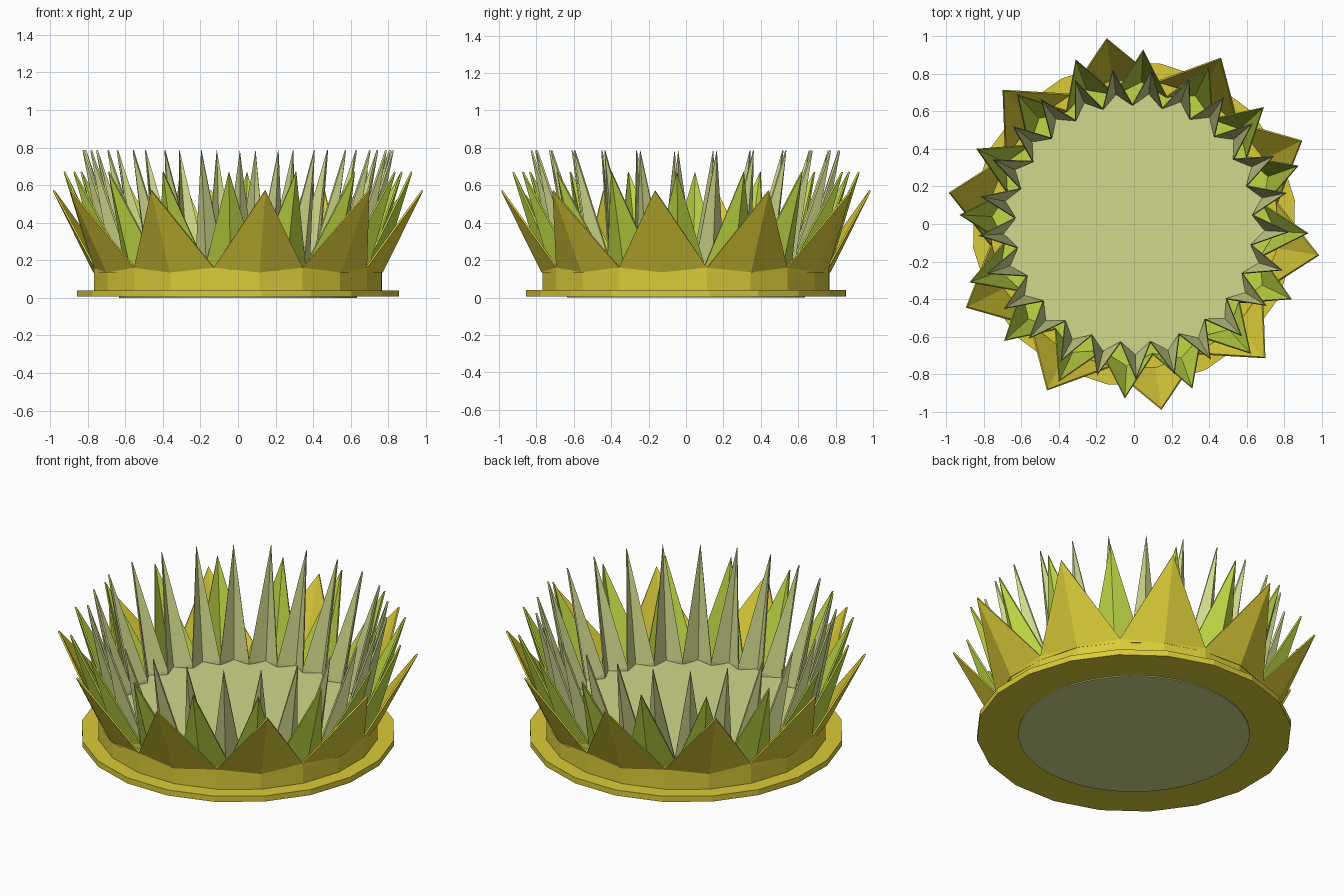
import bpy, bmesh, math

if "Cube" in bpy.data.objects:
    bpy.data.objects.remove(bpy.data.objects["Cube"])

def material(name, rgb):
    m = bpy.data.materials.new(name)
    m.diffuse_color = (*rgb, 1)
    m.use_nodes = True
    m.node_tree.nodes["Principled BSDF"].inputs["Base Color"].default_value = m.diffuse_color
    return m

yellow = material("mustard yellow", (0.70, 0.60, 0.040))
lime = material("lime green", (0.53, 0.69, 0.060))
pale = material("pale sage", (0.64, 0.69, 0.26))

def finish(name, bm, mat):
    bmesh.ops.recalc_face_normals(bm, faces=bm.faces[:])
    me = bpy.data.meshes.new(name)
    bm.to_mesh(me)
    bm.free()
    me.materials.append(mat)
    ob = bpy.data.objects.new(name, me)
    bpy.context.collection.objects.link(ob)
    return ob

def polar(r, deg, z):
    a = math.radians(deg)
    return (r * math.cos(a), r * math.sin(a), z)

def plate(name, n, start, r_even, r_odd, z0, z1, mat):
    """Prism whose corners alternate between two radii."""
    bm = bmesh.new()
    ring = []
    for z in (z0, z1):
        ring.append([bm.verts.new(polar(r_odd if i % 2 else r_even, start + 360 * i / n, z))
                     for i in range(n)])
    bm.faces.new(ring[0][::-1])
    bm.faces.new(ring[1])
    for i in range(n):
        j = (i + 1) % n
        bm.faces.new((ring[0][i], ring[0][j], ring[1][j], ring[1][i]))
    return finish(name, bm, mat)

def petals(name, n, start, r_crease, r_valley, r_tip, z_valley, z_tip, mat):
    """Ring of folded pointed petals, crease facing outward."""
    bm = bmesh.new()
    step = 360 / n
    zb = 0.135
    crease = [bm.verts.new(polar(r_crease, start + i * step, zb)) for i in range(n)]
    tip = [bm.verts.new(polar(r_tip, start + i * step, z_tip)) for i in range(n)]
    low = [bm.verts.new(polar(r_valley, start + (i + .5) * step, zb)) for i in range(n)]
    top = [bm.verts.new(polar(r_valley, start + (i + .5) * step, z_valley)) for i in range(n)]
    for i in range(n):
        bm.faces.new((crease[i], top[i], tip[i]))
        bm.faces.new((crease[i], low[i], top[i]))
        bm.faces.new((crease[i], tip[i], top[i - 1]))
        bm.faces.new((crease[i], top[i - 1], low[i - 1]))
    ob = finish(name, bm, mat)
    # make normals point outward before thickening inward
    p = ob.data.polygons[0]
    if p.normal.dot(p.center) < 0 and p.normal.x * p.center.x + p.normal.y * p.center.y < 0:
        ob.data.flip_normals()
    mod = ob.modifiers.new("thickness", "SOLIDIFY")
    mod.thickness = 0.01
    mod.offset = -1
    return ob

# base: flange and wall
plate("base_flange", 20, -9.6, 0.865, 0.865, 0.006, 0.04, yellow)
plate("base_wall", 20, -9.6, 0.775, 0.775, 0.03, 0.14, yellow)

# zigzag floors at the foot of the inner rings, and the round centre
plate("middle_floor", 32, -3, 0.76, 0.70, 0.05, 0.142, lime)
plate("inner_floor", 50, -2.9, 0.70, 0.635, 0.05, 0.144, pale)
plate("centre_disc", 50, -2.9, 0.635, 0.635, 0.0, 0.146, pale)

# three rings of petals
petals("outer_petals", 10, -9.6, 0.782, 0.775, 1.0, 0.16, 0.57, yellow)
petals("middle_petals", 16, -3, 0.765, 0.705, 0.93, 0.17, 0.67, lime)
petals("inner_petals", 25, -2.9, 0.705, 0.64, 0.83, 0.17, 0.785, pale)
